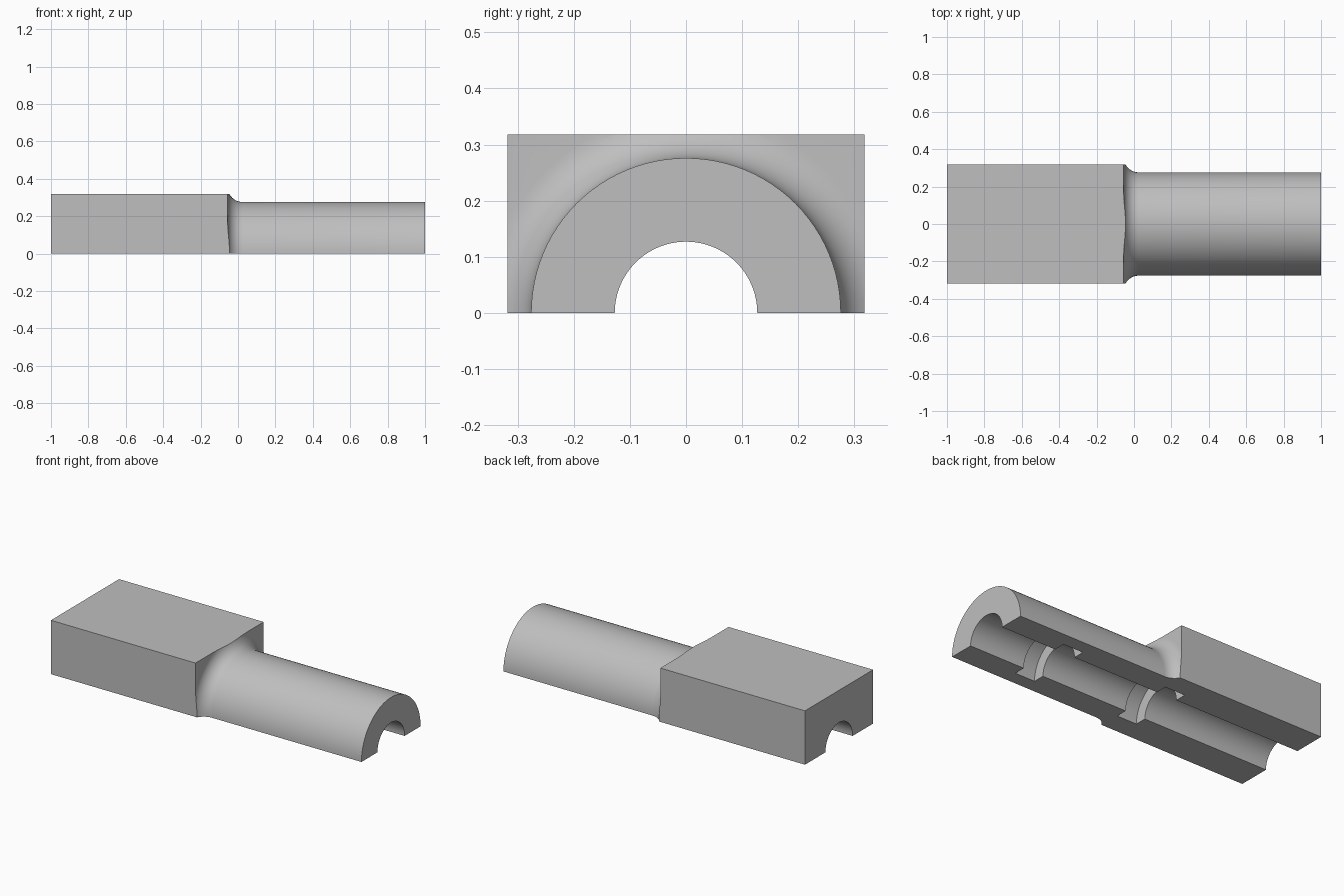
import bpy, bmesh, math
from mathutils import Matrix, Vector

if "Cube" in bpy.data.objects:
    bpy.data.objects.remove(bpy.data.objects["Cube"])

HALF_W, HEIGHT = 0.318, 0.318      # block half width and height
STEP_X, TUBE_R = -0.055, 0.276     # block end face, round section radius
FILLET, BORE_R = 0.08, 0.127

grey = bpy.data.materials.new("plain grey")
grey.diffuse_color = (0.52, 0.52, 0.52, 1)
grey.use_nodes = True
grey.node_tree.nodes["Principled BSDF"].inputs["Base Color"].default_value = grey.diffuse_color


def make_object(name, bm):
    bmesh.ops.recalc_face_normals(bm, faces=bm.faces[:])
    mesh = bpy.data.meshes.new(name)
    bm.to_mesh(mesh)
    bm.free()
    mesh.materials.append(grey)
    obj = bpy.data.objects.new(name, mesh)
    bpy.context.collection.objects.link(obj)
    return obj


def revolve(name, profile, segments=96):
    """Closed solid turned about the x axis from (x, radius) points."""
    bm = bmesh.new()
    rings = []
    for x, r in profile:
        rings.append([bm.verts.new((x, r * math.cos(2 * math.pi * i / segments),
                                    r * math.sin(2 * math.pi * i / segments)))
                      for i in range(segments)])
    for a, b in zip(rings, rings[1:]):
        for i in range(segments):
            j = (i + 1) % segments
            bm.faces.new((a[i], a[j], b[j], b[i]))
    bm.faces.new(rings[0])
    bm.faces.new(rings[-1])
    return make_object(name, bm)


def rod(name, start, end, radius, segments=40):
    """Cylinder between two points."""
    start, end = Vector(start), Vector(end)
    axis = end - start
    bm = bmesh.new()
    bmesh.ops.create_cone(bm, cap_ends=True, segments=segments, radius1=radius,
                          radius2=radius, depth=axis.length)
    turn = axis.to_track_quat('Z', 'Y').to_matrix().to_4x4()
    bm.transform(Matrix.Translation((start + end) / 2) @ turn)
    return make_object(name, bm)


def boolean(target, tool, operation):
    mod = target.modifiers.new(tool.name, 'BOOLEAN')
    mod.operation = operation
    mod.solver = 'EXACT'
    mod.object = tool
    bpy.context.view_layer.objects.active = target
    bpy.ops.object.modifier_apply(modifier=mod.name)
    bpy.data.objects.remove(tool, do_unlink=True)


# Full-length rectangular stock
bm = bmesh.new()
bmesh.ops.create_cube(bm, size=1)
bm.transform(Matrix.Translation((0, 0, HEIGHT / 2)) @
             Matrix.Diagonal((2, 2 * HALF_W, HEIGHT, 1)))
body = make_object("clamp_half_body", bm)

# Turn one end down to a half-round with a concave fillet at the step
profile = [(-1.1, 0.6), (STEP_X, 0.6)]
for i in range(11):
    a = math.pi / 2 * i / 10
    profile.append((STEP_X + FILLET * (1 - math.cos(a)),
                    TUBE_R + FILLET * (1 - math.sin(a))))
profile.append((1.1, TUBE_R))
boolean(body, revolve("turned_envelope", profile), 'INTERSECT')

# Lengthwise bore with two wider ring grooves
bore = [(-1.1, BORE_R)]
for x0, x1 in ((-0.18, -0.05), (0.51, 0.64)):
    bore += [(x0, BORE_R), (x0, 0.195), (x1, 0.195), (x1, BORE_R)]
bore.append((1.1, BORE_R))
boolean(body, revolve("bore_cutter", bore), 'DIFFERENCE')

for s in (-1, 1):
    y = s * 0.218
    # Counterbored screw hole
    boolean(body, rod("screw_hole", (-0.5, y, -0.1), (-0.5, y, 0.5), 0.043), 'DIFFERENCE')
    boolean(body, rod("counterbore", (-0.5, y, 0.16), (-0.5, y, 0.5), 0.076), 'DIFFERENCE')
    # Blind hole in the block end
    boolean(body, rod("end_hole", (-1.1, y, 0.213), (-0.68, y, 0.213), 0.048), 'DIFFERENCE')
    # Small dowel holes in the parting face
    for x, yd in ((-0.75, y), (0.88, s * 0.2)):
        boolean(body, rod("dowel_hole", (x, yd, -0.1), (x, yd, 0.1), 0.017, 24), 'DIFFERENCE')

# Smooth curved walls, sharp machined edges
bpy.ops.object.select_all(action='DESELECT')
body.select_set(True)
bpy.context.view_layer.objects.active = body
bpy.ops.object.shade_smooth_by_angle(angle=math.radians(30))
